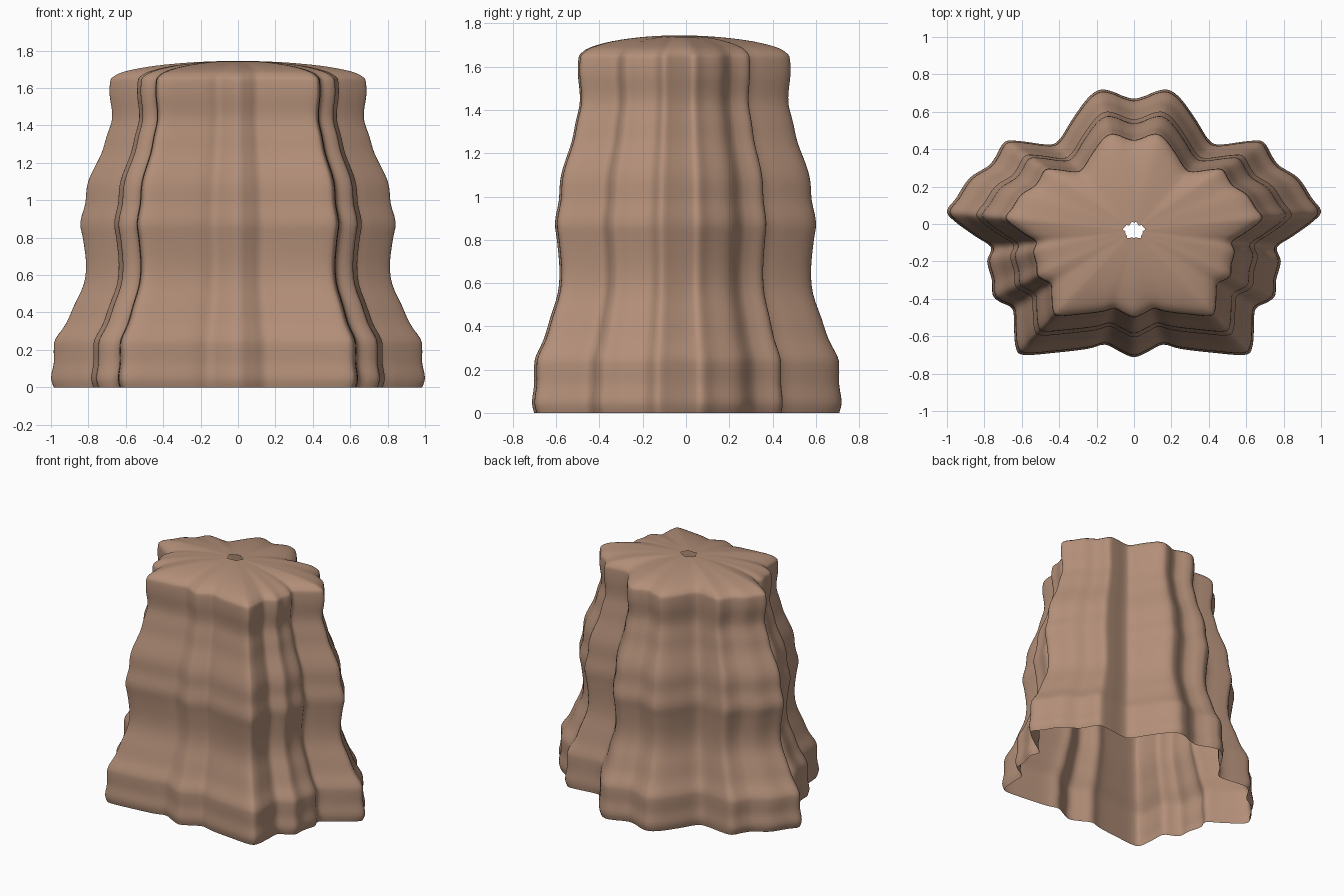
import bpy, bmesh
from mathutils import Vector

if "Cube" in bpy.data.objects:
    bpy.data.objects.remove(bpy.data.objects["Cube"])


def smooth_path(points, steps, closed):
    """Sample a Catmull-Rom curve through 2D points."""
    pts = [Vector(p) for p in points]
    n = len(pts)
    pick = (lambda i: pts[i % n]) if closed else (lambda i: pts[min(max(i, 0), n - 1)])
    out = []
    for i in range(n if closed else n - 1):
        a, b, c, d = (pick(i + k) for k in (-1, 0, 1, 2))
        for s in range(steps):
            t = s / steps
            out.append(0.5 * (2 * b + (c - a) * t + (2 * a - 5 * b + 4 * c - d) * t ** 2
                              + (3 * b - a - 3 * c + d) * t ** 3))
    if not closed:
        out.append(pts[-1])
    return out


# Right half of the lobed base outline, from back middle round to front middle
half = [(0, .67), (.06, .685), (.12, .71), (.185, .717), (.25, .67), (.33, .56), (.40, .45),
        (.46, .425), (.60, .442), (.69, .44), (.74, .36), (.78, .31), (.88, .245), (.95, .14),
        (1.0, .07), (.96, .015), (.85, -.065), (.765, -.125), (.785, -.2), (.76, -.3),
        (.755, -.38), (.72, -.415), (.65, -.455), (.642, -.55), (.632, -.66), (.59, -.70),
        (.42, -.688), (.25, -.668), (.155, -.645), (.08, -.68), (0, -.712)]
outline = half + [(-x, y) for x, y in half[-2:0:-1]]

# Scale of the outline at each height: rippled wall, then a shallow domed top with a hole
profile = [(.985, 0), (1.0, .05), (.985, .13), (.985, .21), (.975, .26), (.92, .34), (.875, .44),
           (.825, .55), (.812, .66), (.828, .79), (.843, .88), (.817, .98), (.808, 1.07),
           (.785, 1.14), (.73, 1.25), (.703, 1.34), (.676, 1.42), (.674, 1.48), (.686, 1.56),
           (.683, 1.635), (.664, 1.662), (.60, 1.69), (.45, 1.718), (.25, 1.737), (.06, 1.745)]

CENTRE_Y = -0.035
ring_shape = smooth_path(outline, 4, True)
levels = smooth_path(profile, 3, False)

# Fluted shell: one open skin lofted through the scaled outlines
bm = bmesh.new()
rings = [[bm.verts.new((p.x * s, CENTRE_Y + (p.y - CENTRE_Y) * s, z)) for p in ring_shape]
         for s, z in levels]
count = len(ring_shape)
for low, high in zip(rings, rings[1:]):
    for i in range(count):
        j = (i + 1) % count
        # the outline runs clockwise, so this order faces outward
        bm.faces.new((low[j], low[i], high[i], high[j]))

mesh = bpy.data.meshes.new("fluted_shell")
bm.to_mesh(mesh)
bm.free()
shell = bpy.data.objects.new("fluted_shell", mesh)
bpy.context.collection.objects.link(shell)
mesh.shade_smooth()

clay = bpy.data.materials.new("tan_clay")
clay.diffuse_color = (0.45, 0.275, 0.19, 1)
clay.use_nodes = True
clay.node_tree.nodes["Principled BSDF"].inputs["Base Color"].default_value = clay.diffuse_color
mesh.materials.append(clay)
